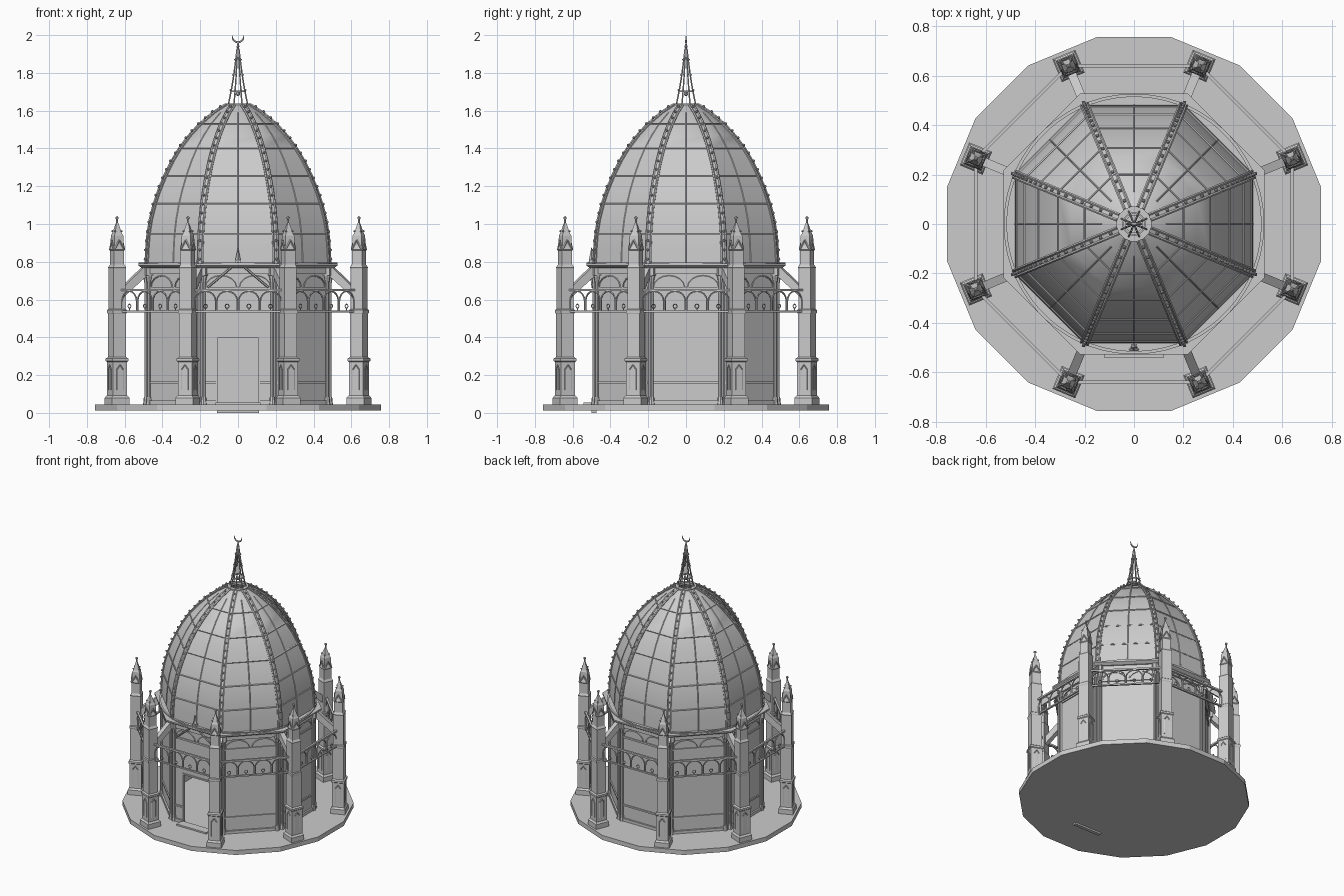
import bpy, bmesh, math
from mathutils import Matrix, Vector

if "Cube" in bpy.data.objects:
    bpy.data.objects.remove(bpy.data.objects["Cube"])

stone = bpy.data.materials.new("grey_stone")
stone.diffuse_color = (0.6, 0.6, 0.6, 1)
stone.use_nodes = True
stone.node_tree.nodes["Principled BSDF"].inputs["Base Color"].default_value = stone.diffuse_color
T8 = math.pi / 8
FACES = [k * math.pi / 4 - math.pi / 2 for k in range(8)]      # face directions, front first
CORNERS = [a + T8 for a in FACES]


def finish(name, bm, smooth=False):
    bmesh.ops.recalc_face_normals(bm, faces=bm.faces)
    me = bpy.data.meshes.new(name)
    bm.to_mesh(me)
    bm.free()
    me.materials.append(stone)
    ob = bpy.data.objects.new(name, me)
    bpy.context.collection.objects.link(ob)
    if smooth:
        bpy.context.view_layer.objects.active = ob
        bpy.ops.object.select_all(action='DESELECT')
        ob.select_set(True)
        bpy.ops.object.shade_smooth_by_angle(angle=math.radians(35))
    return ob


def turn(a):
    return Matrix.Rotation(a, 4, 'Z')


def box(bm, m, x, y, z):
    """Box from (min, max) ranges, placed by matrix m."""
    c = [(r[0] + r[1]) / 2 for r in (x, y, z)]
    s = [r[1] - r[0] for r in (x, y, z)]
    bmesh.ops.create_cube(bm, size=1, matrix=m @ Matrix.Translation(c) @ Matrix.Diagonal((*s, 1)))


def rod(bm, m, p, q, r1, r2=None, n=6):
    p, q = m @ Vector(p), m @ Vector(q)
    d = q - p
    mat = Matrix.Translation((p + q) / 2) @ d.to_track_quat('Z', 'Y').to_matrix().to_4x4()
    bmesh.ops.create_cone(bm, cap_ends=True, segments=n, radius1=r1,
                          radius2=r1 if r2 is None else r2, depth=d.length, matrix=mat)


def path(bm, m, pts, r, n=5):
    for p, q in zip(pts, pts[1:]):
        rod(bm, m, p, q, r, n=n)


def ball(bm, m, p, r):
    bmesh.ops.create_icosphere(bm, subdivisions=1, radius=r, matrix=m @ Matrix.Translation(p))


def lathe(bm, prof, n, m=Matrix(), closed=False):
    """Rings of n sides with flats facing the axes; prof holds (apothem, z)."""
    k = 1 / math.cos(math.pi / n)
    rings = [[bm.verts.new(m @ Vector((a * k * math.cos((2 * i + 1) * math.pi / n),
                                       a * k * math.sin((2 * i + 1) * math.pi / n), z)))
              for i in range(n)] for a, z in prof]
    pairs = list(zip(rings, rings[1:])) + ([(rings[-1], rings[0])] if closed else [])
    for lo, hi in pairs:
        for i in range(n):
            j = (i + 1) % n
            bm.faces.new((lo[i], lo[j], hi[j], hi[i]))
    return rings


# Sixteen-sided platform
bm = bmesh.new()
r = lathe(bm, [(0.757, 0.012), (0.757, 0.045)], 16)
bm.faces.new(r[0])
bm.faces.new(r[1])
finish("platform", bm)

# Door step and threshold
bm = bmesh.new()
box(bm, Matrix(), (-0.12, 0.12), (-0.543, -0.48), (0.04, 0.056))
box(bm, Matrix(), (-0.11, 0.11), (-0.50, -0.475), (0.0, 0.05))
finish("door_step", bm)

# Octagonal walls, with a doorway in front
bm = bmesh.new()
for k, a in enumerate(FACES):
    m = turn(a)
    wx = (0.467, 0.48)
    if k == 0:
        box(bm, m, wx, (-0.199, -0.11), (0.045, 0.4))
        box(bm, m, wx, (0.11, 0.199), (0.045, 0.4))
        box(bm, m, wx, (-0.199, 0.199), (0.4, 0.78))
    else:
        box(bm, m, wx, (-0.199, 0.199), (0.045, 0.78))
finish("walls", bm)

# Plinth bands, frames and blind arches on the walls
bm = bmesh.new()
for k, a in enumerate(FACES):
    m = turn(a)
    spans = [(-0.19, -0.11), (0.11, 0.19)] if k == 0 else [(-0.19, 0.19)]
    for s in spans:
        box(bm, m, (0.478, 0.488), s, (0.155, 0.166))
        box(bm, m, (0.478, 0.492), s, (0.045, 0.065))
    box(bm, m, (0.478, 0.488), (-0.19, 0.19), (0.655, 0.667))
    box(bm, m, (0.478, 0.495), (-0.195, 0.195), (0.735, 0.78))
    for s in (-1, 1):
        path(bm, m, [(0.483, s * (0.09 + 0.08 * math.cos(t * math.pi / 8)),
                      0.665 + 0.06 * math.sin(t * math.pi / 8)) for t in range(9)], 0.004)
finish("wall_trim", bm)

# Door frame and gable strips
bm = bmesh.new()
m = turn(FACES[0])
for s in (-1, 1):
    box(bm, m, (0.465, 0.487), sorted((s * 0.106, s * 0.116)), (0.045, 0.41))
    rod(bm, m, (0.495, s * 0.16, 0.665), (0.51, 0, 0.80), 0.006)
box(bm, m, (0.465, 0.487), (-0.116, 0.116), (0.4, 0.41))
finish("door_frame", bm)

# Corner colonnettes in pairs
bm = bmesh.new()
for a in CORNERS:
    m = turn(a)
    for s in (-0.018, 0.018):
        rod(bm, m, (0.518, s, 0.045), (0.518, s, 0.71), 0.010, n=8)
        rod(bm, m, (0.518, s, 0.045), (0.518, s, 0.085), 0.017, 0.013, n=8)
        rod(bm, m, (0.518, s, 0.69), (0.518, s, 0.73), 0.011, 0.019, n=8)
    box(bm, m, (0.495, 0.54), (-0.038, 0.038), (0.728, 0.78))
finish("corner_columns", bm, True)

# Octagonal cornice with a round ring on top
bm = bmesh.new()
lathe(bm, [(0.46, 0.768), (0.51, 0.768), (0.528, 0.78), (0.528, 0.79), (0.46, 0.79)], 8, closed=True)
lathe(bm, [(0.514, 0.788), (0.527, 0.788), (0.527, 0.797), (0.514, 0.797)], 64, closed=True)
finish("cornice", bm)

# Small spike over the entrance
bm = bmesh.new()
box(bm, Matrix(), (-0.013, 0.013), (-0.513, -0.487), (0.785, 0.81))
rod(bm, Matrix(), (0, -0.5, 0.81), (0, -0.5, 0.875), 0.014, 0.001, 4)
finish("entrance_spike", bm)

# Dome shell
PROFILE = [(0.485, 0.785), (0.481, 0.87), (0.475, 0.945), (0.462, 1.025), (0.442, 1.105),
           (0.417, 1.18), (0.386, 1.255), (0.35, 1.33), (0.308, 1.40), (0.255, 1.47),
           (0.2, 1.53), (0.13, 1.59), (0.065, 1.632)]
bm = bmesh.new()
lathe(bm, PROFILE, 8)
finish("dome", bm, True)


def along(n):
    """Evenly spaced (apothem, z) points along the dome profile."""
    v = [Vector(p) for p in PROFILE]
    seg = [(q - p).length for p, q in zip(v, v[1:])]
    for i in range(n):
        t, j = (i + 0.5) / n * sum(seg), 0
        while t > seg[j]:
            t -= seg[j]
            j += 1
        yield v[j].lerp(v[j + 1], t / seg[j])


# Dome ribs with twin rails and studs
bm, studs = bmesh.new(), bmesh.new()
K = 1 / math.cos(T8)
for a in CORNERS:
    m = turn(a)
    for s in (-0.013, 0.013):
        path(bm, m, [(p * K, s, z) for p, z in PROFILE], 0.006)
    for (p, z), (q, w) in zip(PROFILE, PROFILE[1:]):
        vs = [bm.verts.new(m @ Vector(c)) for c in
              ((p * K + .002, -.013, z), (p * K + .002, .013, z), (q * K + .002, .013, w), (q * K + .002, -.013, w))]
        bm.faces.new(vs)
    for p in along(20):
        ball(studs, m, (p.x * K + 0.009, 0, p.y + 0.004), 0.008)
finish("dome_ribs", bm)
finish("rib_studs", studs, True)

# Glazing bars across and up the dome faces
bm = bmesh.new()
for a in FACES:
    m = turn(a)
    for p, z in PROFILE[2:11:2]:
        y = p * math.tan(T8)
        rod(bm, m, (p, -y, z), (p, y, z), 0.005, n=5)
    path(bm, m, [(p, 0, z) for p, z in PROFILE[:-1]], 0.003, 4)
finish("dome_bars", bm)

# Open lantern spire with crockets
bm = bmesh.new()
lathe(bm, [(0.045, 1.622), (0.07, 1.622), (0.07, 1.638), (0.045, 1.638)], 16, closed=True)
lathe(bm, [(0.034, 1.70), (0.042, 1.70), (0.042, 1.708), (0.034, 1.708)], 16, closed=True)
SPIRE = [(0.055, 1.635), (0.038, 1.71), (0.024, 1.79), (0.013, 1.87), (0.005, 1.93)]
for a in CORNERS:
    path(bm, turn(a), [(x, 0, z) for x, z in SPIRE], 0.004)
    for x, z in SPIRE[1:4]:
        ball(bm, turn(a), (x + 0.005, 0, z), 0.005)
rod(bm, Matrix(), (0, 0, 1.87), (0, 0, 1.968), 0.009, 0.003, 8)
ball(bm, Matrix(), (0, 0, 1.69), 0.014)
ball(bm, Matrix(), (0, 0, 1.94), 0.009)
finish("lantern_spire", bm)

# Crescent finial
bm = bmesh.new()
arc = [math.radians(165 + 210 * i / 14) for i in range(15)]
for i in range(14):
    w = [0.001 + 0.005 * math.sin(math.pi * j / 14) for j in (i, i + 1)]
    p, q = [(0.03 * math.cos(t), 0, 1.992 + 0.03 * math.sin(t)) for t in arc[i:i + 2]]
    rod(bm, Matrix(), p, q, *w)
finish("crescent", bm, True)

# Free-standing piers with pinnacles
PIER = [(0.050, 0.045), (0.050, 0.08), (0.041, 0.092), (0.041, 0.27), (0.046, 0.275),
        (0.046, 0.288), (0.037, 0.295), (0.037, 0.525), (0.040, 0.53), (0.040, 0.545),
        (0.035, 0.55), (0.035, 0.765), (0.037, 0.77), (0.029, 0.785), (0.029, 0.86),
        (0.033, 0.865), (0.027, 0.885), (0.025, 0.94), (0.020, 0.95), (0.005, 1.005)]
bm, pan = bmesh.new(), bmesh.new()
for a in CORNERS:
    m = turn(a) @ Matrix.Translation((0.693, 0, 0))
    r = lathe(bm, PIER, 4, m)
    bm.faces.new(r[0])
    bm.faces.new(r[-1])
    rod(bm, m, (0, 0, 1.0), (0, 0, 1.035), 0.005, n=6)
    ball(bm, m, (0, 0, 1.032), 0.010)
    for q in range(4):
        n = m @ turn(q * math.pi / 2)
        # raised niche border, small gable and crocket on each side
        path(pan, n, [(0.041, -0.018, 0.12), (0.041, -0.018, 0.23), (0.041, 0, 0.255),
                      (0.041, 0.018, 0.23), (0.041, 0.018, 0.12)], 0.003, 4)
        path(pan, n, [(0.031, -0.027, 0.865), (0.031, 0, 0.915), (0.031, 0.027, 0.865)], 0.004, 4)
        ball(pan, n @ turn(math.pi / 4), (0.026, 0, 0.962), 0.006)
finish("piers", bm)
finish("pier_ornament", pan)

# Sloping buttress struts from piers to cornice
bm = bmesh.new()
for a in CORNERS:
    m = turn(a)
    sec = [(0.53, 0.725), (0.665, 0.61), (0.665, 0.665), (0.53, 0.785)]
    sides = [[bm.verts.new(m @ Vector((x, y, z))) for x, z in sec] for y in (-0.018, 0.018)]
    for s in sides:
        bm.faces.new(s)
    for i in range(4):
        j = (i + 1) % 4
        bm.faces.new((sides[0][i], sides[0][j], sides[1][j], sides[1][i]))
finish("buttresses", bm)

# Openwork arcade between piers
bm = bmesh.new()
W = 0.115
for a in FACES:
    m = turn(a)
    box(bm, m, (0.633, 0.647), (-0.235, 0.235), (0.645, 0.657))
    box(bm, m, (0.634, 0.646), (-0.235, 0.235), (0.532, 0.542))
    for i in range(4):
        c = (i - 1.5) * W
        pts = [(0.64, c + 0.054 * math.cos(t * math.pi / 8), 0.592 + 0.052 * math.sin(t * math.pi / 8))
               for t in range(9)]
        path(bm, m, [(0.64, c + 0.054, 0.54)] + pts + [(0.64, c - 0.054, 0.54)], 0.0045)
        path(bm, m, [(0.64, c + 0.011 * math.cos(t * math.pi / 4), 0.565 + 0.011 * math.sin(t * math.pi / 4))
                     for t in range(9)], 0.003, 4)
        rod(bm, m, (0.64, c, 0.54), (0.64, c, 0.556), 0.003)
finish("arcade", bm)
